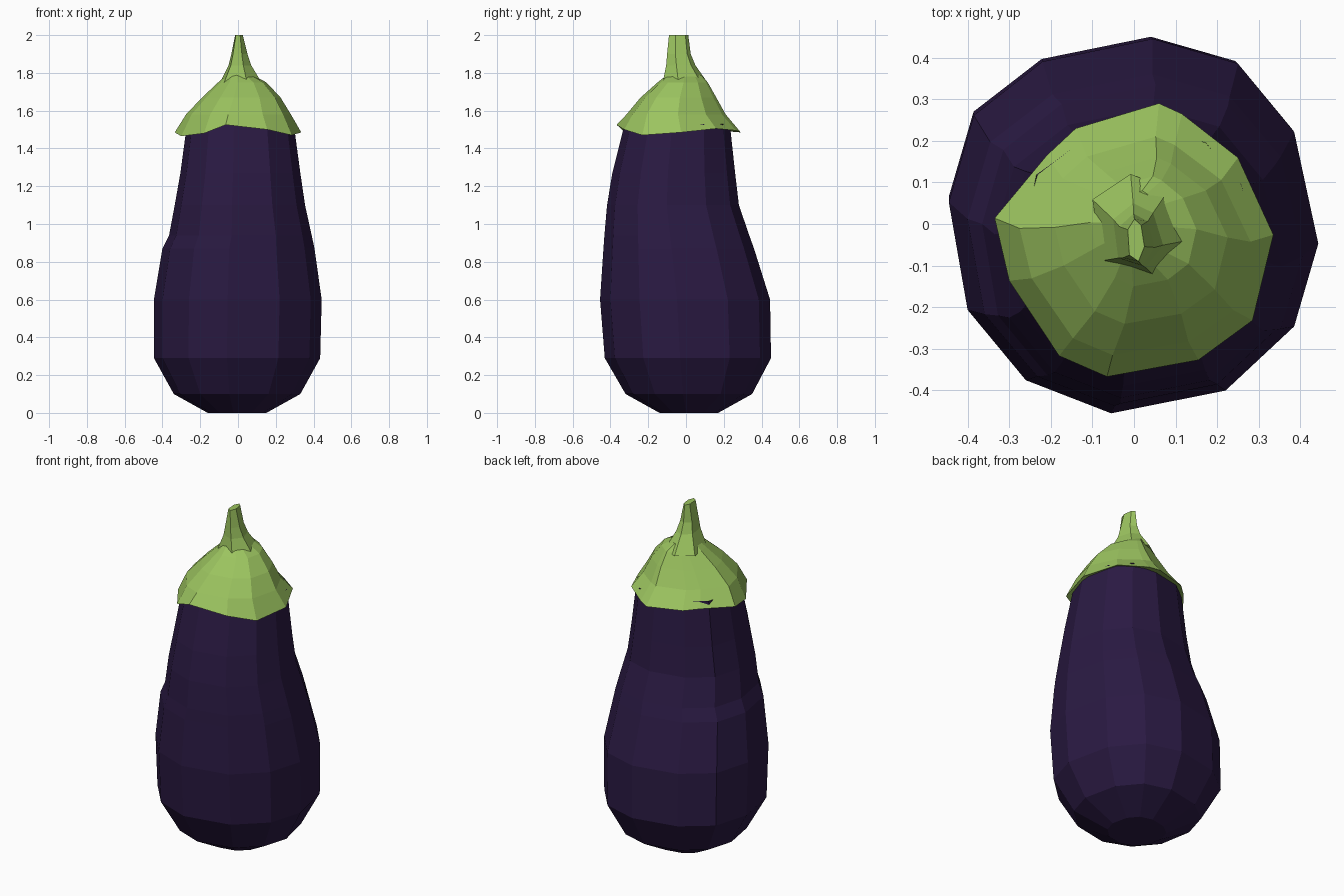
import bpy, bmesh

if "Cube" in bpy.data.objects:
    bpy.data.objects.remove(bpy.data.objects["Cube"])


def material(name, rgb):
    m = bpy.data.materials.new(name)
    m.diffuse_color = (*rgb, 1)
    m.use_nodes = True
    m.node_tree.nodes["Principled BSDF"].inputs["Base Color"].default_value = m.diffuse_color
    return m


def loft(name, outline, rings, mat, cap_bottom=False, cap_top=False, z_shift=None):
    """Skin stacked outlines; each ring is (z, x_min, x_max, y_min, y_max)."""
    xs, ys = zip(*outline)

    def unit(v, vals):
        return (v - min(vals)) / (max(vals) - min(vals))

    bm = bmesh.new()
    loops = []
    for r, (z, x0, x1, y0, y1) in enumerate(rings):
        shift = (z_shift or {}).get(r, [0] * len(outline))
        loops.append([bm.verts.new((x0 + (x1 - x0) * unit(x, xs),
                                    y0 + (y1 - y0) * unit(y, ys), z + dz))
                      for (x, y), dz in zip(outline, shift)])
    n = len(outline)
    for a, b in zip(loops, loops[1:]):
        for i in range(n):
            j = (i + 1) % n
            bm.faces.new((a[i], a[j], b[j], b[i]))
    if cap_bottom:
        bm.faces.new(loops[0][::-1])
    if cap_top:
        bm.faces.new(loops[-1])
    me = bpy.data.meshes.new(name)
    bm.to_mesh(me)
    bm.free()
    me.materials.append(mat)
    ob = bpy.data.objects.new(name, me)
    bpy.context.collection.objects.link(ob)
    return ob


purple = material("purple_skin", (0.023, 0.010, 0.055))
green = material("green_leaf", (0.33, 0.55, 0.115))

# Body: irregular twelve-sided fruit, flatter towards the back as it rises
body_outline = [(.443, -.04), (.385, .23), (.25, .395), (.045, .455), (-.22, .40), (-.385, .27),
                (-.445, .06), (-.40, -.20), (-.26, -.37), (-.055, -.45), (.22, -.395), (.385, -.24)]
loft("body", body_outline, [
    (0.00, -.16, .15, -.14, .17),
    (0.10, -.34, .33, -.32, .35),
    (0.29, -.445, .435, -.43, .45),
    (0.60, -.445, .443, -.455, .445),
    (0.87, -.40, .405, -.437, .36),
    (0.94, -.365, .39, -.432, .335),
    (1.10, -.335, .355, -.418, .28),
    (1.27, -.305, .33, -.39, .26),
    (1.53, -.27, .295, -.325, .232),
], purple, cap_bottom=True)

# Calyx: flared leafy cap with an uneven rim, tucked in underneath
cap_outline = [(.335, -.025), (.25, .16), (.115, .265), (.06, .29), (-.14, .23), (-.21, .165),
               (-.335, .015), (-.30, -.135), (-.18, -.315), (-.065, -.365), (.155, -.325), (.285, -.23)]
rim = [-.005, .015, .005, -.005, .0, .005, -.005, -.025, -.01, .035, .01, -.02]
loft("calyx", cap_outline, [
    (1.51, -.265, .29, -.32, .228),
    (1.49, -.335, .335, -.367, .29),
    (1.58, -.275, .28, -.315, .21),
    (1.67, -.19, .225, -.24, .16),
    (1.75, -.105, .15, -.15, .115),
    (1.79, -.06, .075, -.10, .08),
], green, cap_top=True, z_shift={0: rim, 1: rim})

# Stem: narrow, tapering stalk pinched sideways at the tip
stem_outline = [(1, -.3), (.6, .7), (-.2, 1), (-1, .5), (-.8, -.7), (.3, -1)]
loft("stem", stem_outline, [
    (1.74, -.10, .13, -.125, .12),
    (1.84, -.05, .07, -.105, .05),
    (1.90, -.035, .05, -.10, .025),
    (2.00, -.015, .025, -.09, .012),
], green, cap_bottom=True, cap_top=True)
